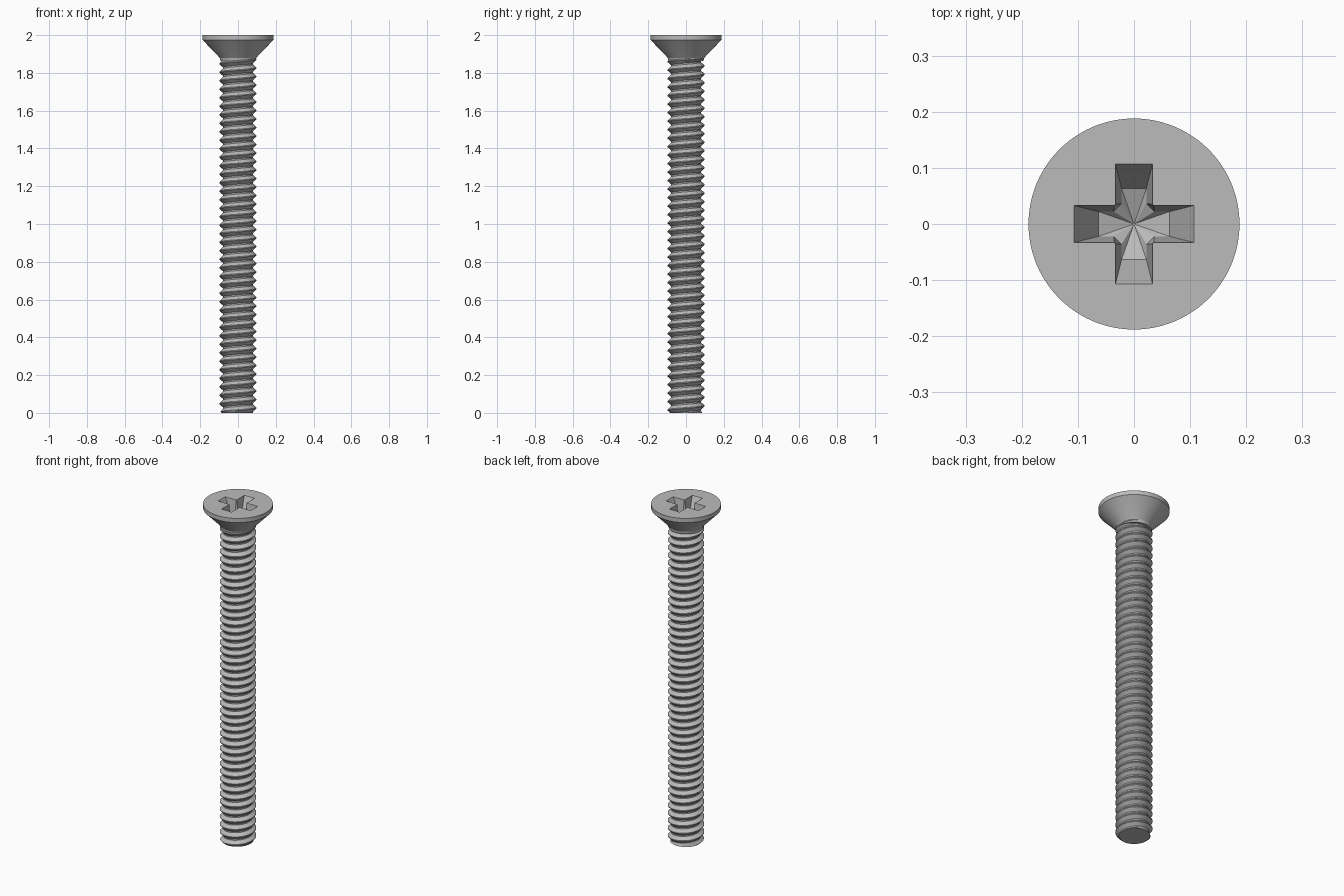
import bpy, bmesh
from math import cos, sin, tau, radians

cube = bpy.data.objects.get("Cube")
if cube:
    bpy.data.objects.remove(cube, do_unlink=True)

steel = bpy.data.materials.new("grey_steel")
steel.use_nodes = True
grey = (0.5, 0.5, 0.5, 1)
steel.diffuse_color = grey
steel.node_tree.nodes["Principled BSDF"].inputs["Base Color"].default_value = grey


def finish(name, bm):
    bmesh.ops.remove_doubles(bm, verts=bm.verts, dist=1e-5)
    bmesh.ops.recalc_face_normals(bm, faces=bm.faces)
    mesh = bpy.data.meshes.new(name)
    bm.to_mesh(mesh)
    bm.free()
    mesh.materials.append(steel)
    obj = bpy.data.objects.new(name, mesh)
    bpy.context.collection.objects.link(obj)
    return obj


def smooth(obj, angle):
    bpy.ops.object.select_all(action="DESELECT")
    obj.select_set(True)
    bpy.context.view_layer.objects.active = obj
    bpy.ops.object.shade_smooth_by_angle(angle=radians(angle))


def bridge(bm, a, b):
    n = len(a)
    for i in range(n):
        j = (i + 1) % n
        bm.faces.new((a[i], a[j], b[j], b[i]))


def ring(bm, radius, z, n):
    return [bm.verts.new((radius * cos(tau * i / n), radius * sin(tau * i / n), z))
            for i in range(n)]


# Countersunk head, turned from a profile
bm = bmesh.new()
profile = [(0.188, 2.0), (0.188, 1.975), (0.104, 1.888), (0.096, 1.878), (0.093, 1.862)]
rings = [ring(bm, r, z, 96) for r, z in profile]
for a, b in zip(rings, rings[1:]):
    bridge(bm, a, b)
bm.faces.new(rings[0])
bm.faces.new(rings[-1])
head = finish("head", bm)


# Tapered cross recess with a conical floor
def cross_loop(bm, length, width, inner, z):
    quarter = [(length, -width), (length, width), (inner, width), (width, inner)]
    turns = [(1, 0), (0, 1), (-1, 0), (0, -1)]
    return [bm.verts.new((x * c - y * s, x * s + y * c, z))
            for c, s in turns for x, y in quarter]


bm = bmesh.new()
loops = [cross_loop(bm, 0.107, 0.033, 0.035, z) for z in (2.03, 2.0)]
loops.append(cross_loop(bm, 0.063, 0.022, 0.036, 1.91))
for a, b in zip(loops, loops[1:]):
    bridge(bm, a, b)
bm.faces.new(loops[0])
tip = bm.verts.new((0, 0, 1.885))
floor = loops[-1]
for i in range(len(floor)):
    bm.faces.new((floor[i], floor[(i + 1) % len(floor)], tip))
cutter = finish("recess_cutter", bm)
cutter.hide_render = True

cut = head.modifiers.new("recess", "BOOLEAN")
cut.object = cutter
cut.operation = "DIFFERENCE"
cut.solver = "EXACT"
bpy.context.view_layer.objects.active = head
bpy.ops.object.modifier_apply(modifier=cut.name)
bpy.data.objects.remove(cutter, do_unlink=True)
smooth(head, 25)

# Threaded shank: rows follow the helix and are trimmed flat at both ends
PITCH, TOP, SIDES = 0.045, 1.875, 48
ROOT, CREST = 0.08, 0.098
PHASES = [0, 0.16, 0.53, 0.63]


def thread_radius(phase):
    if phase < 0.16:
        r = 0
    elif phase < 0.53:
        r = (phase - 0.16) / 0.37
    elif phase < 0.63:
        r = 1
    else:
        r = (1 - phase) / 0.37
    return ROOT + (CREST - ROOT) * r


bm = bmesh.new()
columns = []
turns = int(TOP / PITCH) + 2
for i in range(SIDES + 1):
    t = i / SIDES
    column = []
    for k in range(-1, turns):
        for p in PHASES:
            z = min(max((k + p + t) * PITCH, 0), TOP)
            r = min(thread_radius((z / PITCH - t + 1e-7) % 1), 0.086 + z)
            column.append(bm.verts.new((r * cos(tau * t), r * sin(tau * t), z)))
    columns.append(column)
for a, b in zip(columns, columns[1:]):
    for j in range(len(a) - 1):
        bm.faces.new((a[j], b[j], b[j + 1], a[j + 1]))
bmesh.ops.remove_doubles(bm, verts=bm.verts, dist=1e-5)
bmesh.ops.holes_fill(bm, edges=[e for e in bm.edges if e.is_boundary], sides=0)
shank = finish("threaded_shank", bm)
smooth(shank, 30)
